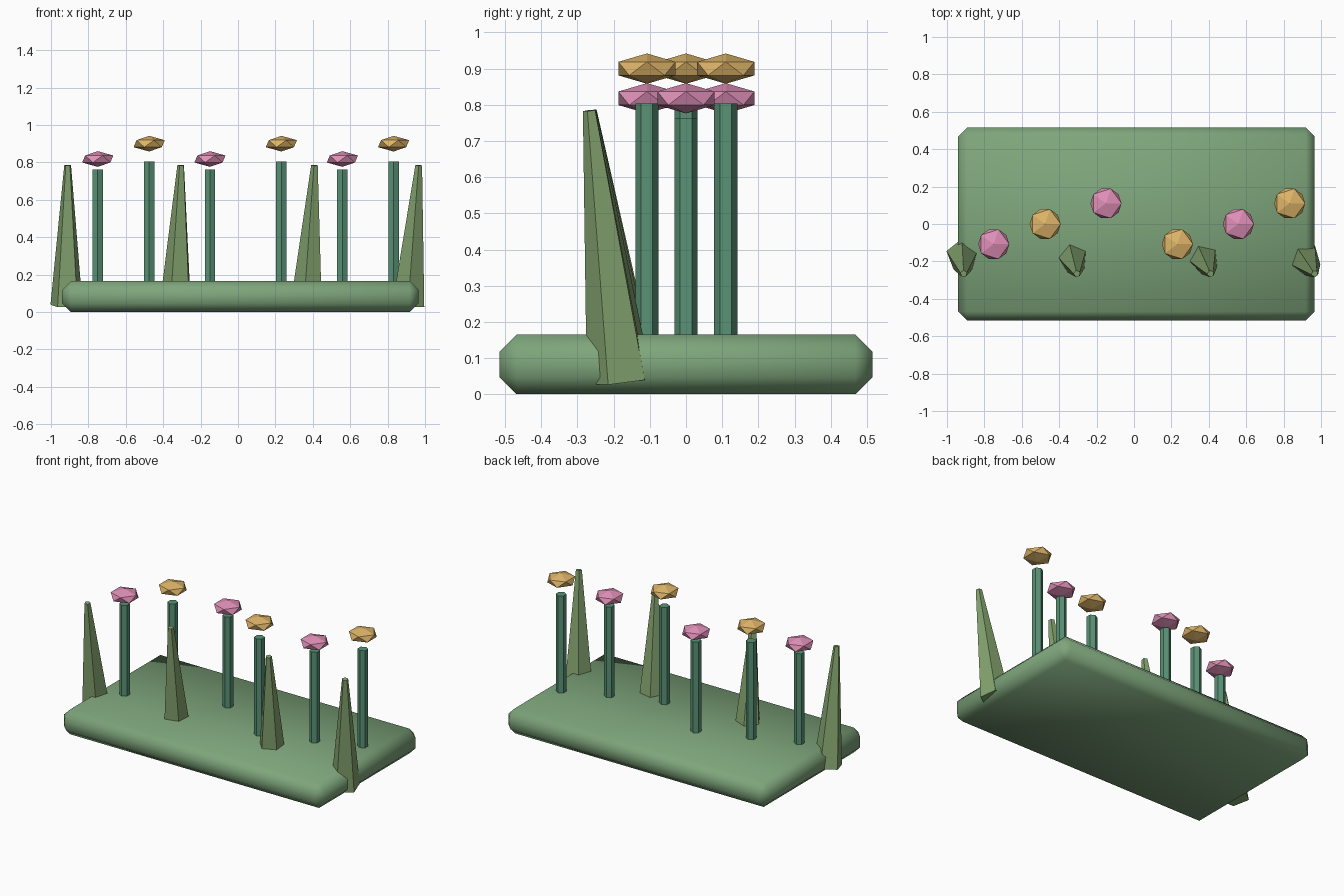
import bpy
import math

if "Cube" in bpy.data.objects:
    bpy.data.objects.remove(bpy.data.objects["Cube"])


def material(name, rgb):
    m = bpy.data.materials.new(name)
    m.diffuse_color = (*rgb, 1)
    m.use_nodes = True
    m.node_tree.nodes["Principled BSDF"].inputs["Base Color"].default_value = m.diffuse_color
    return m


GRASS = material("grass", (0.21, 0.38, 0.20))
STEM = material("stem_green", (0.10, 0.29, 0.18))
LEAF = material("leaf_green", (0.23, 0.37, 0.16))
PINK = material("pink", (0.75, 0.28, 0.48))
YELLOW = material("yellow", (0.73, 0.46, 0.14))


def finish(name, mat):
    ob = bpy.context.object
    ob.name = name
    ob.data.materials.append(mat)
    return ob


# Ground slab with softly shaded chamfered edges
bpy.ops.mesh.primitive_cube_add(size=1, location=(0.0125, 0, 0.0825))
slab = finish("ground_slab", GRASS)
slab.scale = (1.905, 1.03, 0.165)
bpy.ops.object.transform_apply(location=False, rotation=False, scale=True)
bevel = slab.modifiers.new("edge_bevel", 'BEVEL')
bevel.width = 0.047
bevel.segments = 1
bpy.ops.object.modifier_apply(modifier="edge_bevel")
bpy.ops.object.shade_smooth_by_angle(angle=math.radians(60))

# Flowers: six-sided stems, each with a flattened faceted bloom floating above
X_POS = (-0.75, -0.475, -0.15, 0.232, 0.558, 0.832)
Y_POS = (-0.108, 0.0, 0.11)
BOTTOM = 0.12
for i, x in enumerate(X_POS):
    y = Y_POS[i % 3]
    top, bloom_z, mat = ((0.763, 0.818, PINK), (0.804, 0.90, YELLOW))[i % 2]
    bpy.ops.mesh.primitive_cylinder_add(
        vertices=6, radius=0.032, depth=top - BOTTOM,
        location=(x, y, (top + BOTTOM) / 2))
    finish(f"stem_{i + 1}", STEM)
    bpy.ops.mesh.primitive_ico_sphere_add(
        subdivisions=1, radius=0.093, location=(x, y, bloom_z))
    finish(f"bloom_{i + 1}", mat).scale.z = 0.45

# Leaf blades: five-sided tapered spikes leaning forward, each turned further
for i, (x, turn) in enumerate(((-0.913, 3), (-0.317, 14), (0.39, 24), (0.939, 34))):
    t = math.radians(turn)
    bpy.ops.mesh.primitive_cone_add(
        vertices=5, radius1=0.09, radius2=0.019, depth=0.755,
        location=(x, -0.267 + 0.05 * math.cos(t), 0.41),
        rotation=(0.13, 0, t))
    finish(f"leaf_blade_{i + 1}", LEAF)
